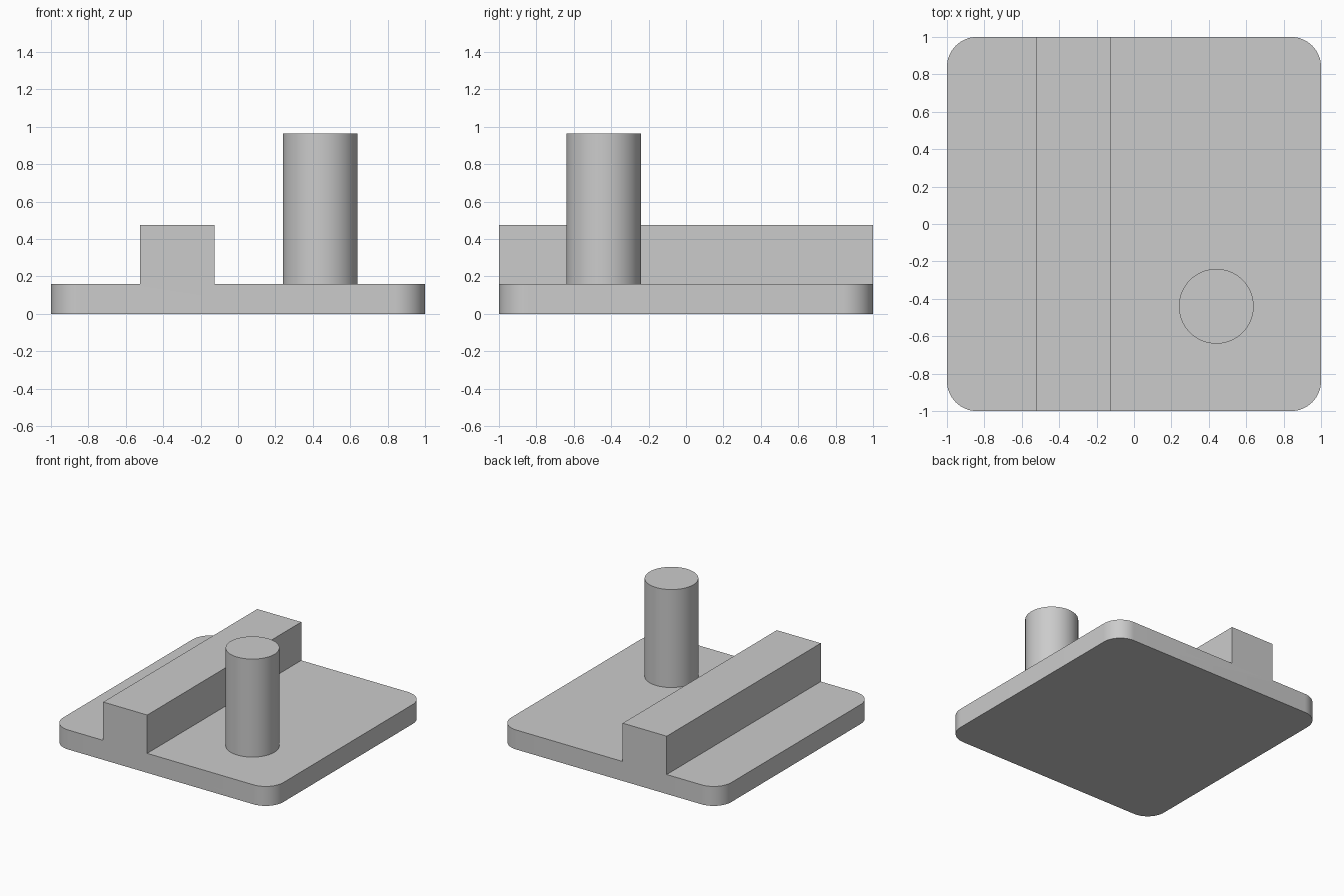
import bpy
import bmesh
from math import cos, sin, pi, radians
from mathutils import Vector

if "Cube" in bpy.data.objects:
    bpy.data.objects.remove(bpy.data.objects["Cube"], do_unlink=True)

BASE_TOP, RAIL_TOP, PEG_TOP = 0.16, 0.475, 0.965
RAIL_X = (-0.525, -0.125)
CORNER = 0.16

# Plain grey material
grey = bpy.data.materials.new("plain_grey")
grey.use_nodes = True
colour = (0.6, 0.6, 0.6, 1)
grey.diffuse_color = colour
grey.node_tree.nodes["Principled BSDF"].inputs["Base Color"].default_value = colour


def finish(bm, name):
    """Turn a bmesh into a shaded object."""
    bmesh.ops.recalc_face_normals(bm, faces=bm.faces)
    mesh = bpy.data.meshes.new(name)
    bm.to_mesh(mesh)
    bm.free()
    mesh.materials.append(grey)
    obj = bpy.data.objects.new(name, mesh)
    bpy.context.collection.objects.link(obj)
    bpy.ops.object.select_all(action='DESELECT')
    obj.select_set(True)
    bpy.context.view_layer.objects.active = obj
    bpy.ops.object.shade_smooth_by_angle(angle=radians(30))
    return obj


def raise_faces(bm, faces, height):
    """Extrude faces straight up."""
    new = bmesh.ops.extrude_face_region(bm, geom=faces)["geom"]
    verts = [g for g in new if isinstance(g, bmesh.types.BMVert)]
    bmesh.ops.translate(bm, verts=verts, vec=(0, 0, height))


# Base plate with rounded corners
bm = bmesh.new()
outline = []
steps = 16
inner = 1 - CORNER
for quarter, (sx, sy) in enumerate([(1, 1), (-1, 1), (-1, -1), (1, -1)]):
    for i in range(steps + 1):
        a = (quarter + i / steps) * pi / 2
        outline.append(bm.verts.new((sx * inner + CORNER * cos(a),
                                     sy * inner + CORNER * sin(a), 0)))
raise_faces(bm, [bm.faces.new(outline)], BASE_TOP)

# Rail running front to back, raised from a strip of the plate's top
for x in RAIL_X:
    bmesh.ops.bisect_plane(bm, geom=bm.verts[:] + bm.edges[:] + bm.faces[:],
                           plane_co=(x, 0, 0), plane_no=(1, 0, 0))
strip = [f for f in bm.faces
         if all(v.co.z > BASE_TOP / 2 for v in f.verts)
         and RAIL_X[0] < f.calc_center_median().x < RAIL_X[1]]
raise_faces(bm, strip, RAIL_TOP - BASE_TOP)
bmesh.ops.recalc_face_normals(bm, faces=bm.faces)
bmesh.ops.dissolve_limit(bm, angle_limit=radians(1),
                         verts=bm.verts[:], edges=bm.edges[:])
finish(bm, "base_plate_with_rail")

# Round peg
bm = bmesh.new()
bmesh.ops.create_cone(bm, cap_ends=True, segments=64, radius1=0.2, radius2=0.2,
                      depth=PEG_TOP - BASE_TOP)
bmesh.ops.translate(bm, verts=bm.verts,
                    vec=Vector((0.44, -0.44, (PEG_TOP + BASE_TOP) / 2)))
finish(bm, "round_peg")
